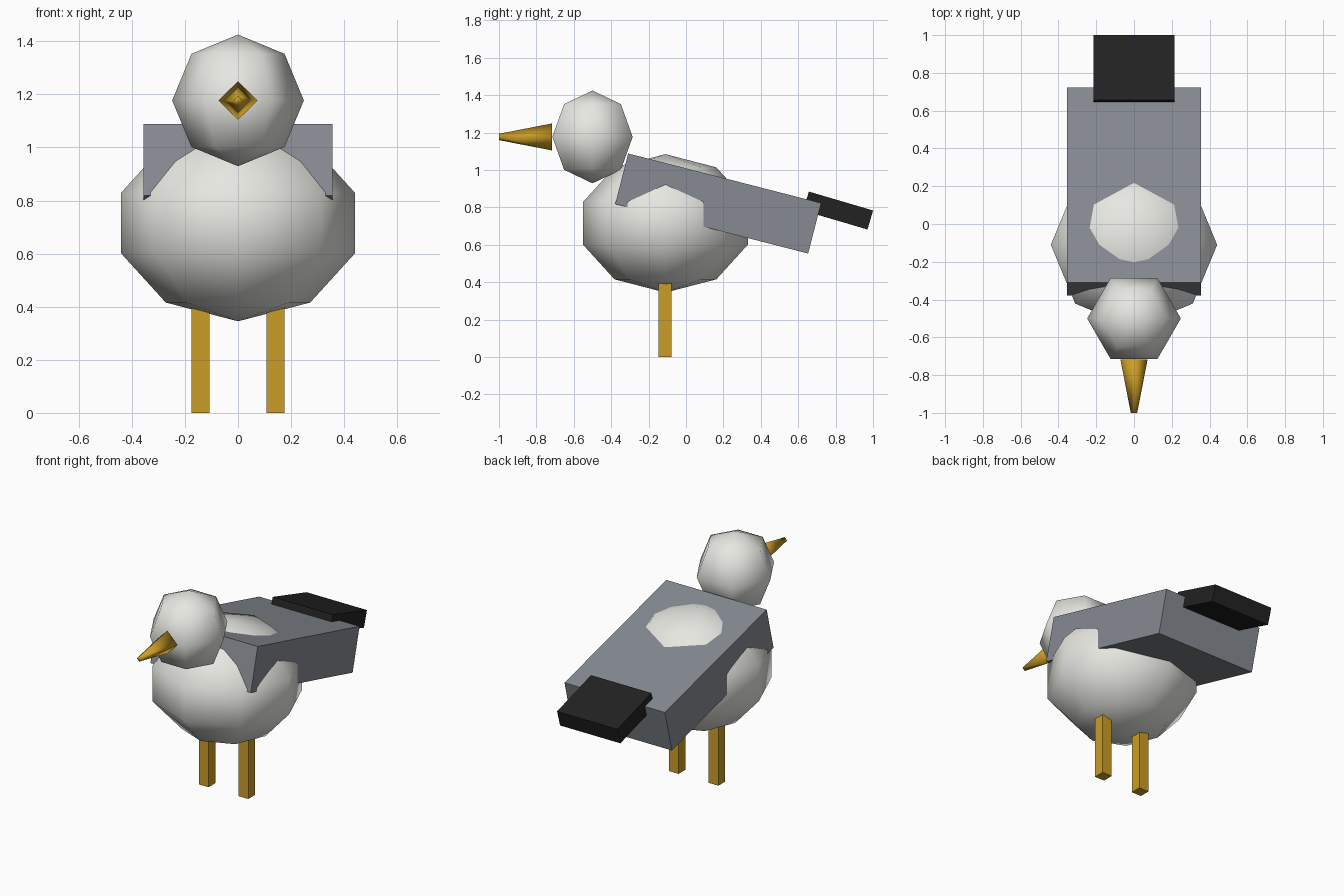
import bpy, bmesh
from math import sin, cos, pi, radians
from mathutils import Vector

if "Cube" in bpy.data.objects:
    bpy.data.objects.remove(bpy.data.objects["Cube"])


def material(name, rgb):
    m = bpy.data.materials.new(name)
    m.diffuse_color = (*rgb, 1)
    m.use_nodes = True
    m.node_tree.nodes["Principled BSDF"].inputs["Base Color"].default_value = m.diffuse_color
    return m


white = material("white_feathers", (0.80, 0.80, 0.76))
grey = material("grey_feathers", (0.24, 0.26, 0.29))
black = material("black_feathers", (0.016, 0.016, 0.017))
gold = material("gold", (0.60, 0.34, 0.02))


def finish(bm, name, mat, loc, rot_x=0.0, smooth=False):
    bmesh.ops.recalc_face_normals(bm, faces=bm.faces)
    for f in bm.faces:
        f.smooth = smooth
    me = bpy.data.meshes.new(name)
    bm.to_mesh(me)
    bm.free()
    me.materials.append(mat)
    ob = bpy.data.objects.new(name, me)
    ob.location = loc
    ob.rotation_euler.x = rot_x
    bpy.context.collection.objects.link(ob)
    return ob


def lathe(name, profile, sides, mat, loc, rot_x=0.0):
    """Turn (radius, z) points about z; the first corner lies on +x."""
    bm = bmesh.new()
    rings = []
    for r, z in profile:
        n = sides if r > 1e-5 else 1
        rings.append([bm.verts.new((r * cos(2 * pi * i / sides), r * sin(2 * pi * i / sides), z))
                      for i in range(n)])
    for a, b in zip(rings, rings[1:]):
        for i in range(sides):
            j = i + 1
            quad = [a[i % len(a)], a[j % len(a)], b[j % len(b)], b[i % len(b)]]
            bm.faces.new(list(dict.fromkeys(quad)))
    for ring in (rings[0], rings[-1]):
        if len(ring) > 1:
            bm.faces.new(ring)
    return finish(bm, name, mat, loc, rot_x, smooth=True)


def ball(name, radius, height, sides, rings, mat, loc):
    profile = [(radius * sin(pi * k / rings), -height * cos(pi * k / rings))
               for k in range(rings + 1)]
    return lathe(name, profile, sides, mat, loc)


def box(name, size, mat, loc, rot_x=0.0):
    bm = bmesh.new()
    bmesh.ops.create_cube(bm, size=1)
    bmesh.ops.scale(bm, vec=Vector(size), verts=bm.verts)
    return finish(bm, name, mat, loc, rot_x)


# Rounded body and head
ball("body", 0.463, 0.37, 8, 5, white, (0, -0.11, 0.715))
ball("head", 0.248, 0.248, 6, 4, white, (0, -0.5, 1.177))

# Tapered four-sided beak pointing forward
lathe("beak", [(0.072, 0), (0.017, 0.283)], 4, gold, (0, -0.717, 1.177), pi / 2)

# Folded wings across the back, and the tail
box("wings", (0.712, 1.065, 0.279), grey, (0, 0.172, 0.821), radians(-14.4))
box("tail", (0.428, 0.358, 0.106), black, (0, 0.8135, 0.7835), radians(-16.4))

# Pair of legs
for side, x in (("right", -0.141), ("left", 0.141)):
    box(side + "_leg", (0.069, 0.069, 0.44), gold, (x, -0.112, 0.22))
